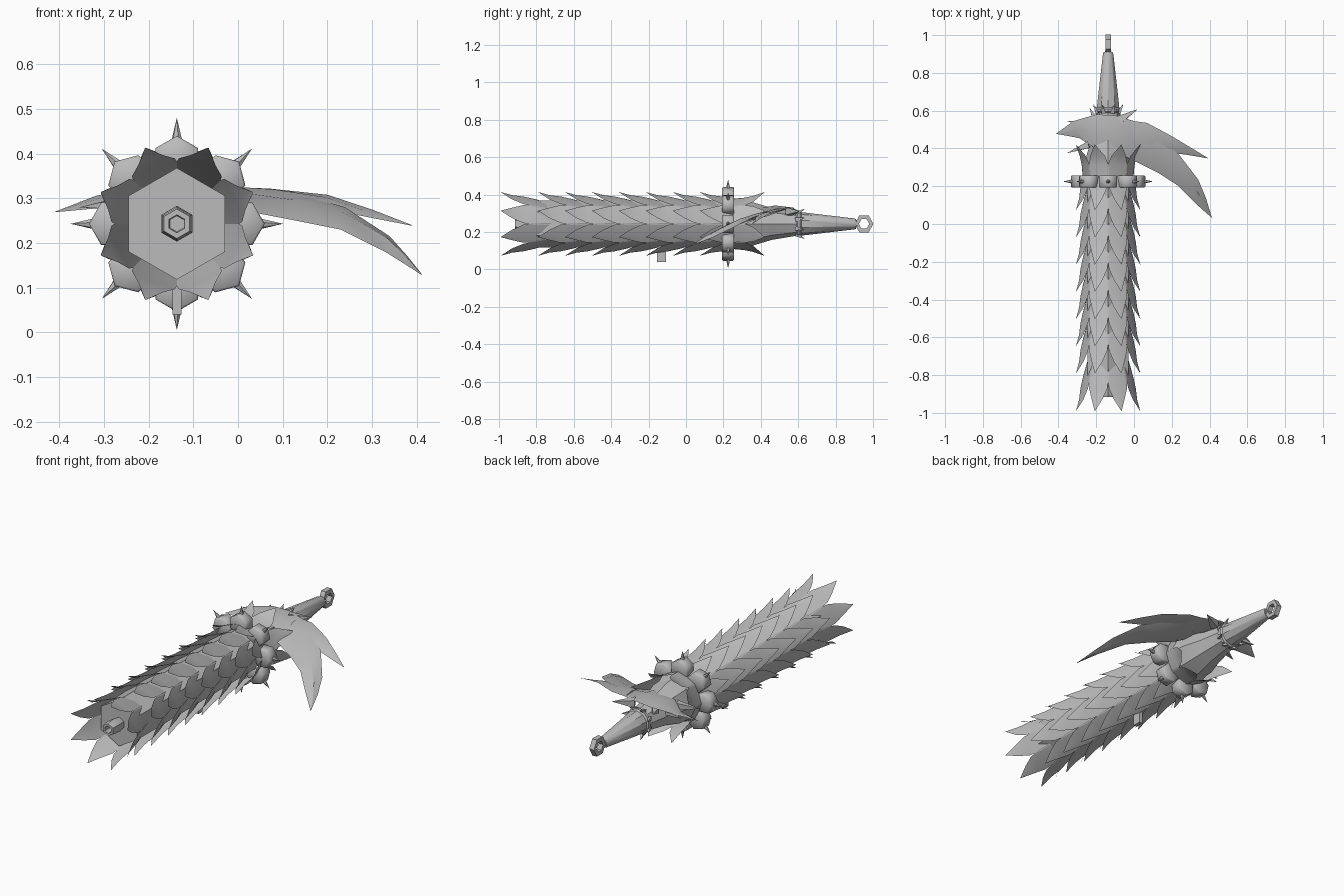
import bpy, math
from mathutils import Vector

if "Cube" in bpy.data.objects:
    bpy.data.objects.remove(bpy.data.objects["Cube"])

CX, CZ = -0.137, 0.243          # long axis of the weapon, parallel to y
grey = bpy.data.materials.new("steel_grey")
grey.diffuse_color = (0.5, 0.5, 0.5, 1)
grey.use_nodes = True
grey.node_tree.nodes["Principled BSDF"].inputs["Base Color"].default_value = grey.diffuse_color


def make(name, verts, faces, angle=35, solid=True):
    me = bpy.data.meshes.new(name)
    me.from_pydata([tuple(v) for v in verts], [], faces)
    ob = bpy.data.objects.new(name, me)
    bpy.context.collection.objects.link(ob)
    me.materials.append(grey)
    bpy.context.view_layer.objects.active = ob
    ob.select_set(True)
    if solid:
        bpy.ops.object.mode_set(mode='EDIT')
        bpy.ops.mesh.select_all(action='SELECT')
        bpy.ops.mesh.normals_make_consistent(inside=False)
        bpy.ops.object.mode_set(mode='OBJECT')
    bpy.ops.object.shade_smooth_by_angle(angle=math.radians(angle))
    ob.select_set(False)
    return ob


def polar(r, a, y, side=0.0):
    """Point at radius r and angle a from up, shifted sideways along the tangent."""
    return Vector((CX + r * math.sin(a) + side * math.cos(a), y,
                   CZ + r * math.cos(a) - side * math.sin(a)))


def loft(name, rings, angle=35):
    """Skin closed rings of equal length and cap both ends."""
    n = len(rings[0])
    verts = [p for ring in rings for p in ring]
    faces = [(i * n + j, i * n + (j + 1) % n, (i + 1) * n + (j + 1) % n, (i + 1) * n + j)
             for i in range(len(rings) - 1) for j in range(n)]
    faces += [tuple(range(n)), tuple(range(len(verts) - n, len(verts)))]
    return make(name, verts, faces, angle)


def lathe(name, profile, n, angle=35):
    return loft(name, [[polar(r, math.tau * k / n, y) for k in range(n)]
                       for y, r in profile], angle)


def spike(name, base, tip, r, n=6):
    base, tip = Vector(base), Vector(tip)
    d = (tip - base).normalized()
    u = d.orthogonal().normalized()
    w = d.cross(u)
    ring = [base + r * (u * math.cos(math.tau * k / n) + w * math.sin(math.tau * k / n))
            for k in range(n)]
    faces = [(k, (k + 1) % n, n) for k in range(n)] + [tuple(range(n))]
    return make(name, ring + [tip], faces)


def leaves(name, y0, shape, direction, count=8):
    """Ring of pointed scales; shape rows are (distance, radius, half width)."""
    verts, faces = [], []
    for k in range(count):
        a = math.tau * (k + 0.5) / count
        b = len(verts)
        for d, r, w in shape:
            y = y0 + direction * d
            verts += [polar(r, a, y, -w), polar(r + 0.1 * w, a, y), polar(r, a, y, w)]
        for i in range(len(shape) - 1):
            for j in range(2):
                p = b + 3 * i + j
                f = (p, p + 1, p + 4, p + 3)
                faces.append(f if direction < 0 else f[::-1])
    return make(name, verts, faces, 40, solid=False)


def blade(name, stations, thick):
    """Ridged blade lofted through pairs of outer and inner edge points."""
    rings = []
    for outer, inner in stations:
        o, i = Vector(outer), Vector(inner)
        m = (o + i) / 2
        t = Vector((0, 0, thick * min(1, (o - i).length / 0.15)))
        rings.append([o, m + t, i, m - t])
    return loft(name, rings, 25)


# Barrel core and muzzle
lathe("barrel_core", [(-0.82, 0.125), (0.27, 0.125)], 6)
lathe("muzzle_nozzle", [(-0.81, 0.03), (-0.86, 0.04), (-0.90, 0.037), (-0.915, 0.033),
                        (-0.915, 0.02), (-0.875, 0.018)], 6)

# Overlapping scale rows along the barrel
scale = [(0, 0.098, 0.045), (0.09, 0.122, 0.054), (0.15, 0.137, 0.052),
         (0.21, 0.154, 0.030), (0.27, 0.184, 0.001)]
tips = [-0.99] + [-0.79 + 0.144 * i for i in range(7)]
for i, y in enumerate(tips):
    leaves(f"scale_row_{i + 1}", y + 0.27, scale, -1)

# Ring of hexagonal studs with spikes
for k in range(8):
    a = math.tau * k / 8
    c = polar(0.142, a, 0)
    rings = []
    for y, r in ((0.193, 0.050), (0.198, 0.055), (0.252, 0.055), (0.257, 0.050)):
        rings.append([Vector((c.x + r * math.sin(a + math.tau * j / 6), y,
                              c.z + r * math.cos(a + math.tau * j / 6))) for j in range(6)])
    loft(f"stud_{k + 1}", rings, 65)
    spike(f"stud_spike_{k + 1}", polar(0.188, a, 0.225), polar(0.238, a, 0.225), 0.012)

# Rear crown of flared leaves and tapered neck
leaves("rear_crown", 0.22, [(0, 0.12, 0.055), (0.09, 0.128, 0.056), (0.14, 0.145, 0.042),
                            (0.2, 0.184, 0.001)], 1)
lathe("neck", [(0.25, 0.12), (0.36, 0.115), (0.46, 0.085), (0.60, 0.062)], 8)

# Grip with spiked collar
lathe("grip", [(0.60, 0.064), (0.64, 0.060), (0.90, 0.029), (0.91, 0.025)], 10)
lathe("grip_collar", [(0.585, 0.06), (0.595, 0.070), (0.61, 0.070), (0.62, 0.06)], 10)
for k in range(8):
    a = math.tau * (k + 0.5) / 8
    spike(f"collar_spike_{k + 1}", polar(0.06, a, 0.59), polar(0.087, a, 0.635), 0.016, 4)

# Hexagonal pommel ring
n = 6
verts = [Vector((CX + x, 0.952 + r * math.sin(math.tau * k / n + math.pi / 6) * 0.96,
                 CZ + r * math.cos(math.tau * k / n + math.pi / 6)))
         for x, r in ((-0.014, 0.052), (0.014, 0.052), (0.014, 0.029), (-0.014, 0.029))
         for k in range(n)]
make("pommel_ring", verts, [(i * n + k, i * n + (k + 1) % n, (i + 1) % 4 * n + (k + 1) % n,
                             (i + 1) % 4 * n + k) for i in range(4) for k in range(n)])
lathe("pommel_stem", [(0.90, 0.022), (0.918, 0.018)], 6)

# Sweeping guard blade crossing over the neck
blade("guard_blade", [
    ((-0.41, 0.480, 0.270), (-0.409, 0.477, 0.269)),
    ((-0.32, 0.545, 0.305), (-0.29, 0.455, 0.280)),
    ((-0.20, 0.580, 0.325), (-0.22, 0.410, 0.310)),
    ((-0.10, 0.575, 0.330), (-0.10, 0.380, 0.325)),
    ((0.00, 0.545, 0.325), (0.00, 0.335, 0.275)),
    ((0.12, 0.470, 0.315), (0.13, 0.270, 0.250)),
    ((0.24, 0.365, 0.280), (0.23, 0.205, 0.230)),
    ((0.34, 0.235, 0.215), (0.33, 0.105, 0.180)),
    ((0.38, 0.140, 0.170), (0.375, 0.065, 0.152)),
    ((0.412, 0.035, 0.130), (0.410, 0.034, 0.129))], 0.014)
blade("guard_fork", [
    ((-0.02, 0.547, 0.325), (0.00, 0.42, 0.310)),
    ((0.07, 0.535, 0.322), (0.09, 0.40, 0.300)),
    ((0.20, 0.465, 0.308), (0.19, 0.375, 0.285)),
    ((0.30, 0.405, 0.275), (0.27, 0.368, 0.262)),
    ((0.39, 0.350, 0.240), (0.388, 0.348, 0.239))], 0.010)

# Small barbs around the guard
spike("rear_barb_right", (-0.08, 0.55, 0.31), (0.02, 0.608, 0.31), 0.03, 4)
spike("rear_barb_left", (-0.20, 0.545, 0.30), (-0.235, 0.615, 0.31), 0.025, 4)
spike("side_barb", (-0.24, 0.42, 0.29), (-0.355, 0.375, 0.28), 0.025, 4)
spike("upper_barb", (-0.26, 0.53, 0.30), (-0.355, 0.545, 0.292), 0.02, 4)
spike("lower_barb", (-0.137, 0.51, 0.20), (-0.137, 0.48, 0.165), 0.015, 4)

# Sight block under the barrel
loft("sight_block", [[Vector((CX + x, y, z)) for x, z in
                      ((-0.01, 0.04), (0.01, 0.04), (0.01, 0.13), (-0.01, 0.13))]
                     for y in (-0.155, -0.108)])
